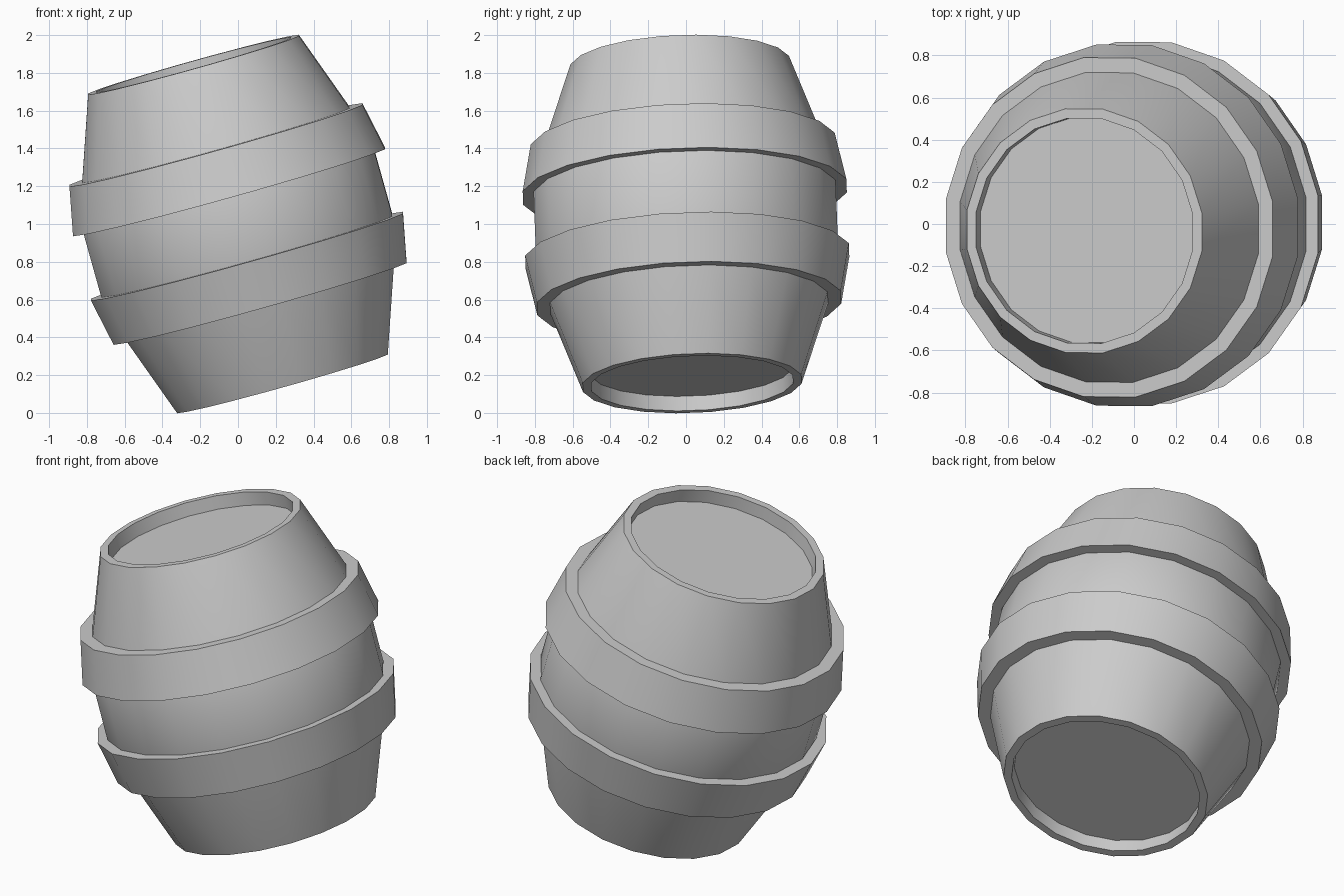
import bpy, bmesh
from math import cos, sin, pi, radians
from mathutils import Matrix

if "Cube" in bpy.data.objects:
    bpy.data.objects.remove(bpy.data.objects["Cube"])

SIDES = 20
# Barrel leans left and very slightly forward about its centre
TILT = (Matrix.Translation((0, 0, 1)) @ Matrix.Rotation(radians(2.2), 4, 'X')
        @ Matrix.Rotation(radians(-15.6), 4, 'Y'))


def lathe(name, profile, closed=False):
    """Spin (radius, height) points round the tilted axis; open ends get flat caps."""
    bm = bmesh.new()
    rings = []
    for r, h in profile:
        ring = []
        for i in range(SIDES):
            a = 2 * pi * (i + 0.5) / SIDES
            ring.append(bm.verts.new(TILT @ Matrix.Translation((r * cos(a), r * sin(a), h)).to_translation()))
        rings.append(ring)
    pairs = list(zip(rings, rings[1:]))
    if closed:
        pairs.append((rings[-1], rings[0]))
    else:
        bm.faces.new(rings[0])
        bm.faces.new(rings[-1])
    for lo, hi in pairs:
        for i in range(SIDES):
            j = (i + 1) % SIDES
            bm.faces.new((lo[i], lo[j], hi[j], hi[i]))
    bmesh.ops.recalc_face_normals(bm, faces=bm.faces)
    mesh = bpy.data.meshes.new(name)
    bm.to_mesh(mesh)
    bm.free()
    obj = bpy.data.objects.new(name, mesh)
    bpy.context.collection.objects.link(obj)
    bpy.ops.object.select_all(action='DESELECT')
    obj.select_set(True)
    bpy.context.view_layer.objects.active = obj
    bpy.ops.object.shade_smooth_by_angle(angle=radians(30))
    return obj


# Body: half profile from recessed lid over the rim to the waist, mirrored below
half = [(0.54, 0.796), (0.54, 0.876), (0.586, 0.876), (0.744, 0.435), (0.81, 0.17)]
lathe("barrel_body", half + [(r, -h) for r, h in reversed(half)])

# Hoops: slanted rings, mirrored above and below the waist
hoop = [(0.74, 0.435), (0.815, 0.435), (0.868, 0.177), (0.80, 0.177)]
lathe("upper_hoop", hoop, closed=True)
lathe("lower_hoop", [(r, -h) for r, h in hoop], closed=True)
